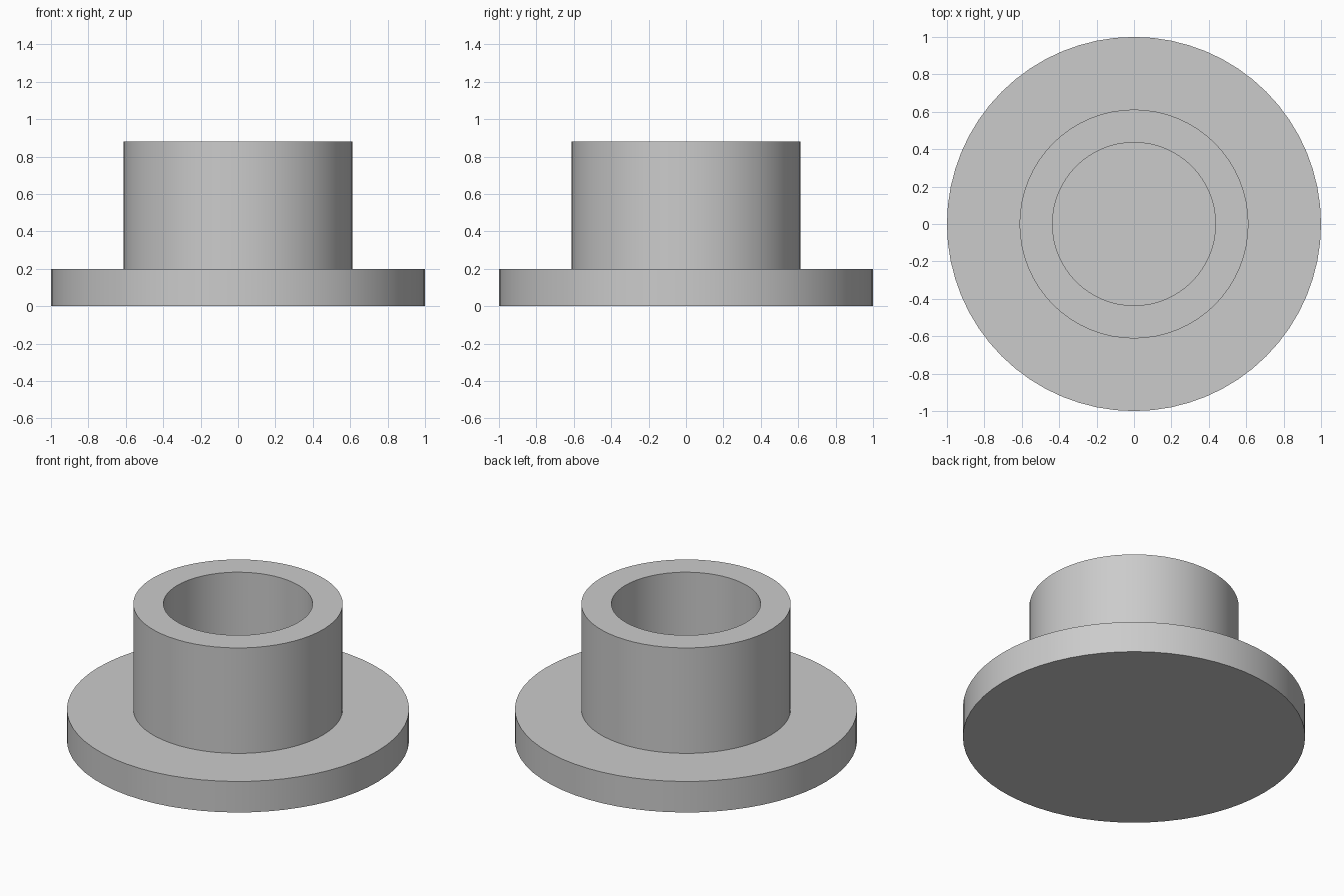
import bpy
import bmesh
import math

SIDES = 64

# Remove the default object
cube = bpy.data.objects.get("Cube")
if cube:
    bpy.data.objects.remove(cube, do_unlink=True)

# Single plain grey finish
grey = bpy.data.materials.new("light_grey")
grey.use_nodes = True
colour = (0.6, 0.6, 0.6, 1.0)
grey.diffuse_color = colour
grey.node_tree.nodes["Principled BSDF"].inputs["Base Color"].default_value = colour


def lathe(name, profile):
    """Spin a (radius, height) profile that starts and ends on the z axis."""
    bm = bmesh.new()
    verts = [bm.verts.new((r, 0, z)) for r, z in profile]
    edges = [bm.edges.new(pair) for pair in zip(verts, verts[1:])]
    bmesh.ops.spin(bm, geom=verts + edges, cent=(0, 0, 0), axis=(0, 0, 1),
                   angle=math.tau, steps=SIDES, use_merge=True)
    bmesh.ops.remove_doubles(bm, verts=bm.verts, dist=0.0001)
    bmesh.ops.recalc_face_normals(bm, faces=bm.faces)
    mesh = bpy.data.meshes.new(name)
    bm.to_mesh(mesh)
    bm.free()
    mesh.materials.append(grey)
    obj = bpy.data.objects.new(name, mesh)
    bpy.context.collection.objects.link(obj)
    bpy.ops.object.select_all(action="DESELECT")
    obj.select_set(True)
    bpy.context.view_layer.objects.active = obj
    bpy.ops.object.shade_smooth_by_angle(angle=math.radians(30))
    return obj


# Solid flange with a hollow collar rising from it
flange, collar, bore = 1.0, 0.612, 0.436
flange_top, collar_top = 0.2, 0.88
lathe("flanged_collar", [
    (0, 0), (flange, 0), (flange, flange_top),
    (collar, flange_top), (collar, collar_top),
    (bore, collar_top), (bore, flange_top), (0, flange_top),
])
